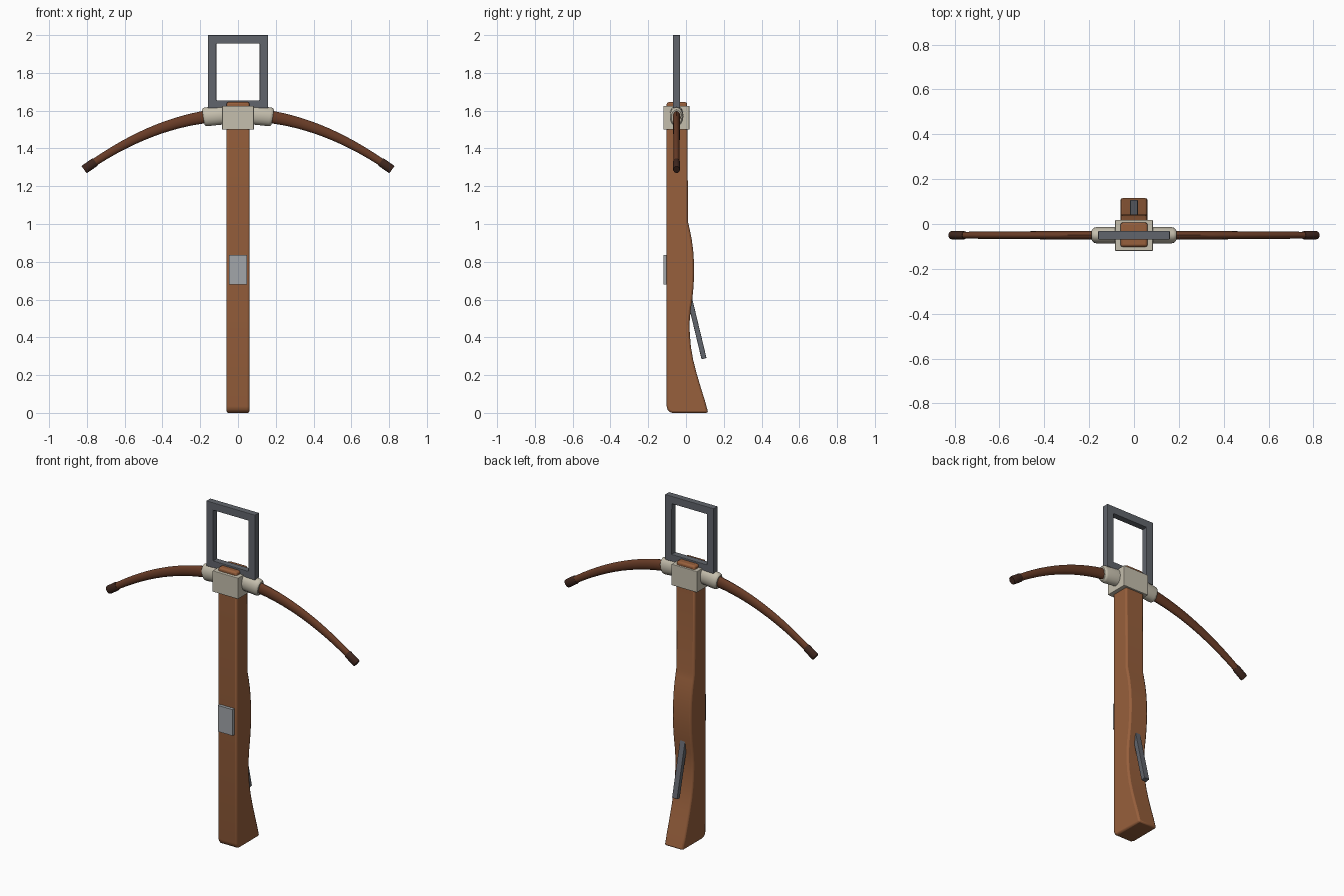
import bpy, bmesh, math
from mathutils import Vector

if "Cube" in bpy.data.objects:
    bpy.data.objects.remove(bpy.data.objects["Cube"])

BOW_Y = -0.05


def material(name, color):
    m = bpy.data.materials.new(name)
    m.diffuse_color = (*color, 1)
    m.use_nodes = True
    m.node_tree.nodes["Principled BSDF"].inputs["Base Color"].default_value = m.diffuse_color
    return m


WOOD = material("stock_wood", (0.31, 0.115, 0.045))
LIMB = material("limb_wood", (0.14, 0.045, 0.02))
DARK = material("dark_tip", (0.05, 0.02, 0.013))
STEEL = material("steel", (0.12, 0.13, 0.15))
PALE = material("pale_steel", (0.36, 0.38, 0.4))
BONE = material("binding", (0.56, 0.52, 0.42))


def finish(name, bm, mat, bevel=0, smooth=True):
    bmesh.ops.recalc_face_normals(bm, faces=bm.faces)
    me = bpy.data.meshes.new(name)
    bm.to_mesh(me)
    bm.free()
    me.materials.append(mat)
    ob = bpy.data.objects.new(name, me)
    bpy.context.collection.objects.link(ob)
    if bevel:
        mod = ob.modifiers.new("Bevel", 'BEVEL')
        mod.width = bevel
        mod.segments = 2
        mod.limit_method = 'ANGLE'
        mod.angle_limit = math.radians(40)
    if smooth:
        bpy.ops.object.select_all(action='DESELECT')
        ob.select_set(True)
        bpy.context.view_layer.objects.active = ob
        bpy.ops.object.shade_smooth_by_angle(angle=math.radians(35))
    return ob


def box(name, lo, hi, mat, bevel=0):
    bm = bmesh.new()
    bmesh.ops.create_cube(bm, size=1)
    for v in bm.verts:
        v.co = [(a + b) / 2 + c * (b - a) for a, b, c in zip(lo, hi, v.co)]
    return finish(name, bm, mat, bevel, False)


def extrude_profile(bm, points, offset):
    f = bm.faces.new([bm.verts.new(p) for p in points])
    r = bmesh.ops.extrude_face_region(bm, geom=[f])
    bmesh.ops.translate(bm, vec=offset,
                        verts=[g for g in r["geom"] if isinstance(g, bmesh.types.BMVert)])
    bm.faces.ensure_lookup_table()
    if f.is_valid and len(bm.faces) == len(points) + 1:
        bm.faces.new(list(f.verts))


def bow_sweep(name, stations, side, mat, sides=16):
    """Elliptical sections (x, half depth, half height) along the bow's arc."""
    bm = bmesh.new()
    rings = []
    for x, ry, rz in stations:
        slope = -0.88 * x
        n = Vector((-slope, 0, 1)).normalized()
        c = Vector((x, BOW_Y, 1.58 - 0.44 * x * x))
        ring = []
        for i in range(sides):
            a = math.tau * i / sides
            p = c + n * (rz * math.sin(a)) + Vector((0, ry * math.cos(a), 0))
            p.x *= side
            ring.append(bm.verts.new(p))
        rings.append(ring)
    for a, b in zip(rings, rings[1:]):
        for i in range(sides):
            j = (i + 1) % sides
            bm.faces.new((a[i], a[j], b[j], b[i]))
    bm.faces.new(rings[0])
    bm.faces.new(rings[-1])
    return finish(name, bm, mat)


# Stock: side profile (y, z) extruded across x
profile = [(-0.102, 1.645), (-0.102, 0.035), (-0.098, 0.018), (-0.088, 0.006), (-0.072, 0.0),
           (0.118, 0.0), (0.10, 0.065), (0.078, 0.135), (0.056, 0.21), (0.038, 0.28),
           (0.026, 0.35), (0.02, 0.42), (0.019, 0.48), (0.024, 0.54), (0.033, 0.6),
           (0.04, 0.67), (0.043, 0.74), (0.042, 0.8), (0.038, 0.86), (0.03, 0.92),
           (0.02, 0.97), (0.011, 1.01), (0.006, 1.645)]
bm = bmesh.new()
extrude_profile(bm, [(-0.061, y, z) for y, z in profile], (0.122, 0, 0))
finish("stock", bm, WOOD, 0.01)

# Binding block around the head of the stock
box("binding_block", (-0.084, -0.12, 1.5), (0.084, 0.018, 1.625), BONE, 0.003)

# Bow limbs, sleeves and tips, mirrored
for side, tag in ((-1, "left"), (1, "right")):
    limb = [(0.05 + 0.74 * i / 16, 0.021 - 0.006 * i / 16, 0.036 - 0.017 * i / 16)
            for i in range(17)]
    bow_sweep("limb_" + tag, limb, side, LIMB)
    bow_sweep("limb_sleeve_" + tag,
              [(0.07, 0.036, 0.05), (0.168, 0.036, 0.05), (0.178, 0.034, 0.047),
               (0.184, 0.028, 0.041)], side, BONE)
    bow_sweep("limb_tip_" + tag,
              [(0.755, 0.017, 0.022), (0.76, 0.019, 0.024), (0.81, 0.019, 0.024),
               (0.815, 0.017, 0.022)], side, DARK)

# Stirrup: square frame with an open middle
bm = bmesh.new()
outer = [(-0.16, 1.613), (0.16, 1.613), (0.16, 2.0), (-0.16, 2.0)]
inner = [(-0.115, 1.655), (0.115, 1.655), (0.115, 1.955), (-0.115, 1.955)]
loops = [[bm.verts.new((x, y, z)) for x, z in pts]
         for y, pts in ((BOW_Y - 0.019, outer), (BOW_Y + 0.019, outer),
                        (BOW_Y + 0.019, inner), (BOW_Y - 0.019, inner))]
for k in range(4):
    a, b = loops[k], loops[(k + 1) % 4]
    for i in range(4):
        j = (i + 1) % 4
        bm.faces.new((a[i], a[j], b[j], b[i]))
finish("stirrup", bm, STEEL, 0.003, False)

# Lock plate on the front face
box("lock_plate", (-0.048, -0.12, 0.68), (0.048, -0.095, 0.835), PALE)

# Trigger bar slanting out of the back
trigger = box("trigger", (-0.017, -0.0135, -0.34), (0.017, 0.0135, 0.0), STEEL, 0.003)
trigger.location = (0, 0.016, 0.618)
trigger.rotation_euler.x = math.radians(13.5)
